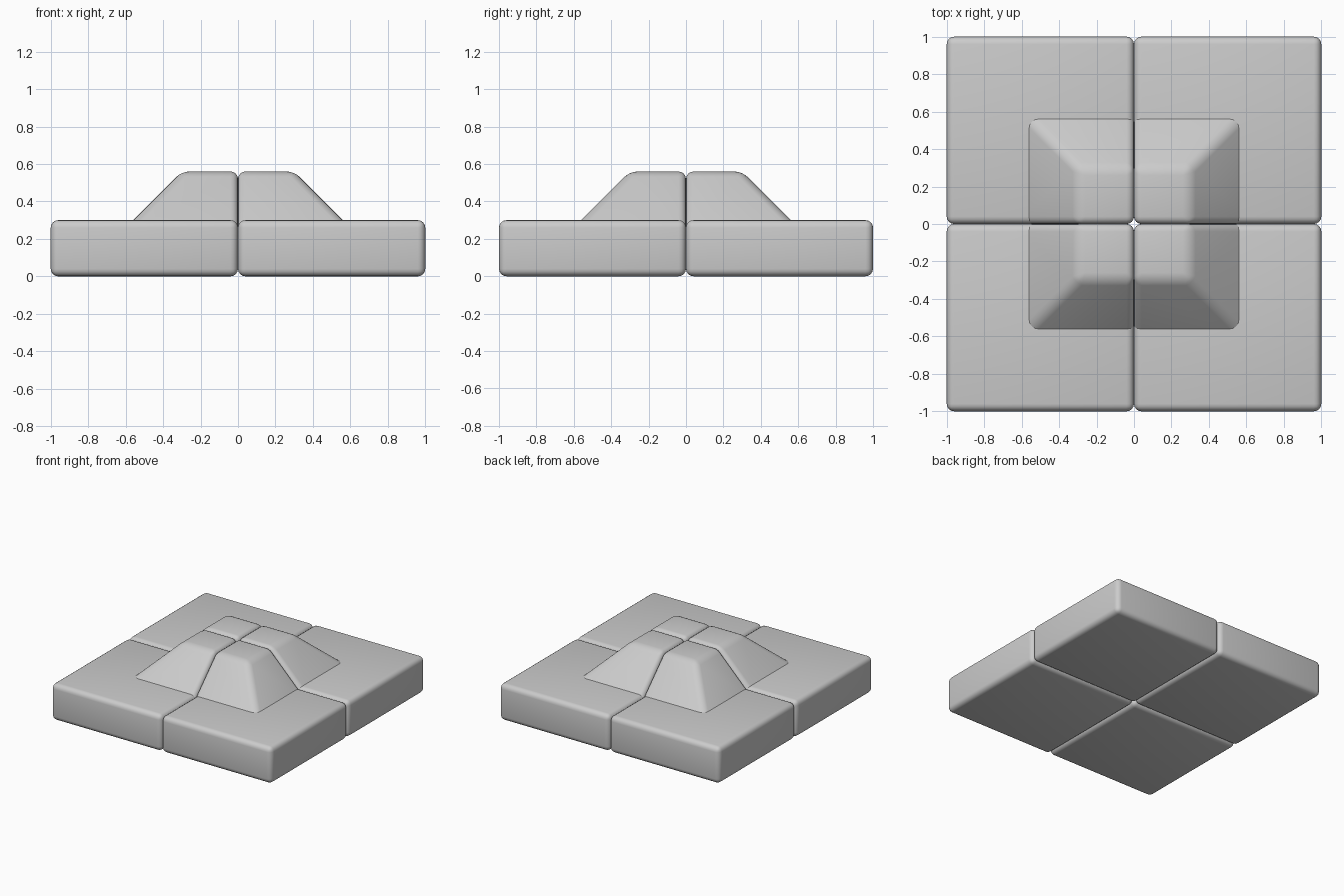
import bpy, bmesh

if "Cube" in bpy.data.objects:
    bpy.data.objects.remove(bpy.data.objects["Cube"])

BEVEL = 0.04


def add_block(name, low, high, z0, z1, sx, sy, bevel_bottom):
    """Block in one quadrant; low/high are the outer extents at z0/z1."""
    bm = bmesh.new()
    rings = []
    for e, z in ((low, z0), (high, z1)):
        rings.append([bm.verts.new((x * sx, y * sy, z))
                      for x, y in ((0, 0), (e, 0), (e, e), (0, e))])
    a, b = rings
    bm.faces.new(a[::-1])
    bm.faces.new(b)
    for i in range(4):
        j = (i + 1) % 4
        bm.faces.new((a[i], a[j], b[j], b[i]))
    bmesh.ops.recalc_face_normals(bm, faces=bm.faces[:])
    edges = [e for e in bm.edges
             if bevel_bottom or any(v.co.z > z0 + 1e-4 for v in e.verts)]
    bmesh.ops.bevel(bm, geom=edges, offset=BEVEL, offset_type='OFFSET',
                    segments=4, profile=0.5, affect='EDGES', clamp_overlap=True)
    bmesh.ops.recalc_face_normals(bm, faces=bm.faces[:])
    mesh = bpy.data.meshes.new(name)
    bm.to_mesh(mesh)
    bm.free()
    ob = bpy.data.objects.new(name, mesh)
    bpy.context.collection.objects.link(ob)
    bpy.ops.object.select_all(action='DESELECT')
    ob.select_set(True)
    bpy.context.view_layer.objects.active = ob
    bpy.ops.object.shade_smooth_by_angle(angle=0.6)


for sy, side in ((-1, "front"), (1, "back")):
    for sx, hand in ((-1, "left"), (1, "right")):
        # square base slab
        add_block(f"slab_{side}_{hand}", 1.0, 1.0, 0.0, 0.3, sx, sy, True)
        # quarter of the raised sloped centre, sunk slightly into the slab
        add_block(f"raised_centre_{side}_{hand}", 0.60, 0.30, 0.26, 0.56, sx, sy, False)
